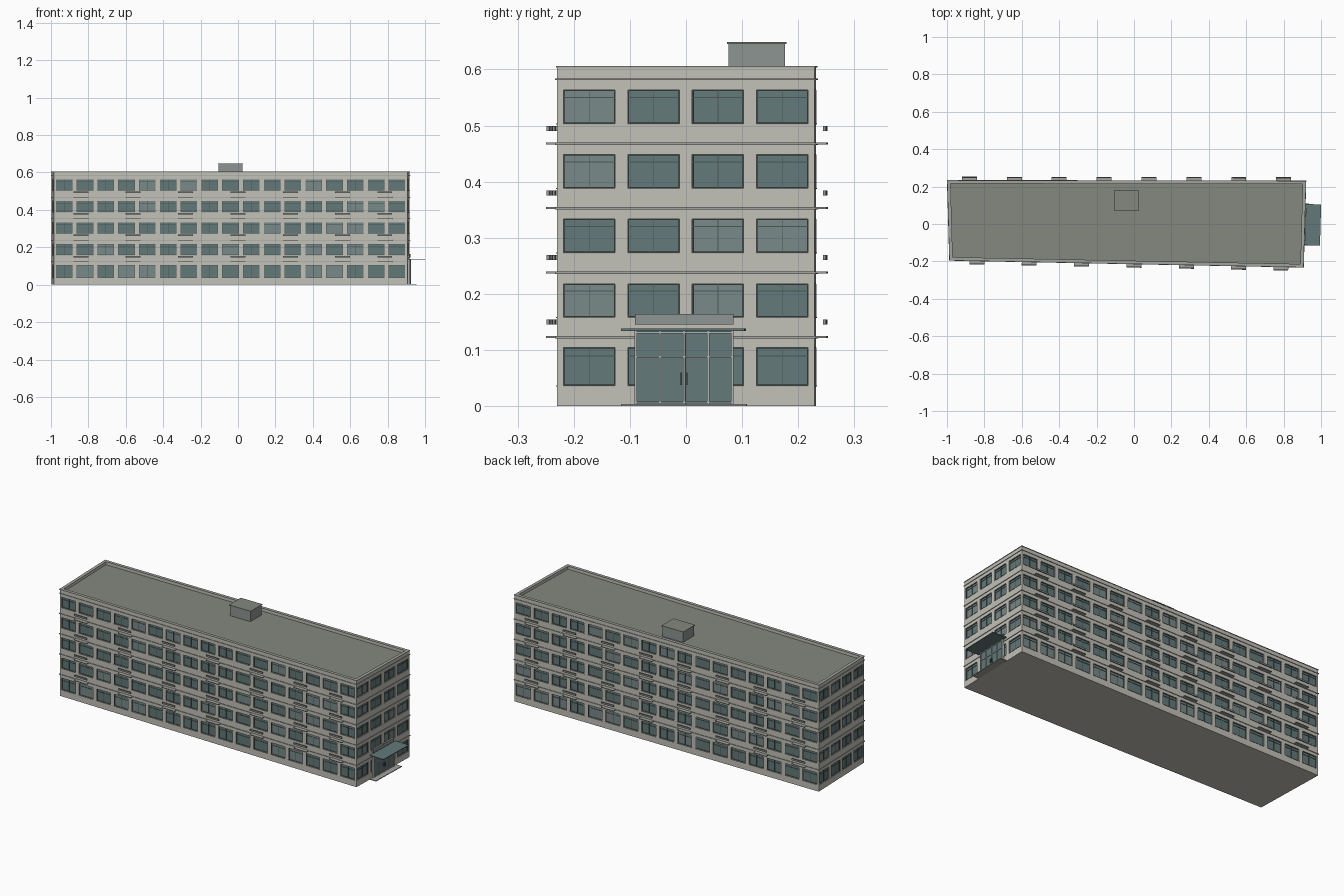
import bpy, bmesh, random
from mathutils import Vector

if "Cube" in bpy.data.objects:
    bpy.data.objects.remove(bpy.data.objects["Cube"])

random.seed(4)
# Skewed footprint: front-left, front-right, back-right, back-left
FOOT = [Vector(p) for p in ((-0.985, -0.193), (0.905, -0.230), (0.918, 0.229), (-0.997, 0.232))]
BAYS = (17, 4, 17, 4)
FLOORS, STOREY = 5, 0.115
REC = 0.008


def material(name, rgb):
    m = bpy.data.materials.new(name)
    m.diffuse_color = (*rgb, 1)
    m.use_nodes = True
    m.node_tree.nodes["Principled BSDF"].inputs["Base Color"].default_value = m.diffuse_color
    return m


WALL = material("wall_paint", (0.54, 0.53, 0.48))
TRIM = material("ledge_grey", (0.36, 0.37, 0.34))
GLASS = material("glass", (0.125, 0.19, 0.19))
GLASS2 = material("pale_glass", (0.19, 0.25, 0.25))
FRAME = material("frame", (0.07, 0.09, 0.09))
ROOF = material("roof_felt", (0.23, 0.25, 0.21))
GREY = material("panel_grey", (0.27, 0.30, 0.29))
STEEL = material("light_metal", (0.42, 0.46, 0.45))

parts = {}


def part(name, mat):
    if name not in parts:
        parts[name] = (bmesh.new(), mat)
    return parts[name][0]


def offset(d):
    """Footprint moved outward by d with mitred corners."""
    out = []
    for i, p in enumerate(FOOT):
        e1 = (p - FOOT[i - 1]).normalized()
        e2 = (FOOT[(i + 1) % 4] - p).normalized()
        n1, n2 = Vector((e1.y, -e1.x)), Vector((e2.y, -e2.x))
        out.append(p + (n1 + n2) * (d / (1 + n1.dot(n2))))
    return out


def prism(bm, pts, z0, z1):
    lo = [bm.verts.new((p[0], p[1], z0)) for p in pts]
    hi = [bm.verts.new((p[0], p[1], z1)) for p in pts]
    bm.faces.new(lo[::-1])
    bm.faces.new(hi)
    for i in range(len(pts)):
        j = (i + 1) % len(pts)
        bm.faces.new((lo[i], lo[j], hi[j], hi[i]))


def ring(bm, d_out, d_in, z0, z1):
    o, n = offset(d_out), offset(d_in)
    loops = [[bm.verts.new((p.x, p.y, z)) for p in pts] for pts, z in ((o, z0), (o, z1), (n, z1), (n, z0))]
    for k in range(4):
        a, b = loops[k], loops[(k + 1) % 4]
        for i in range(4):
            j = (i + 1) % 4
            bm.faces.new((a[i], a[j], b[j], b[i]))


class Side:
    """Wall coordinates: u along the wall, v outward, z up."""
    def __init__(self, i):
        self.p, q = FOOT[i], FOOT[(i + 1) % 4]
        self.len = (q - self.p).length
        self.d = (q - self.p).normalized()
        self.n = Vector((self.d.y, -self.d.x))

    def box(self, bm, u0, u1, v0, v1, z0, z1):
        pts = [self.p + self.d * u + self.n * v for u, v in ((u0, v1), (u1, v1), (u1, v0), (u0, v0))]
        prism(bm, pts[::-1], z0, z1)


def window(s, u0, u1, z0, z1):
    pale = random.random() < 0.2
    g = part("window_glass_pale", GLASS2) if pale else part("window_glass", GLASS)
    s.box(g, u0, u1, -REC - 0.001, -REC + 0.002, z0, z1)
    f, t = part("window_frames", FRAME), 0.0018
    v0, v1 = -REC, -0.003
    for a in (u0, u1 - t):
        s.box(f, a, a + t, v0, v1, z0, z1)
    for b in (z0, z1 - t):
        s.box(f, u0 + t, u1 - t, v0, v1, b, b + t)
    # centre mullion and transom
    um, zt = (u0 + u1) / 2, z1 - 0.22 * (z1 - z0)
    s.box(f, um - 0.0006, um + 0.0006, v0, v1 - 0.001, z0 + t, z1 - t)
    s.box(f, u0 + t, u1 - t, v0, v1 - 0.001, zt - 0.0006, zt + 0.0006)
    # sill
    s.box(part("window_sills", TRIM), u0 - 0.001, u1 + 0.001, -0.003, 0.0015, z0 - 0.002, z0)


# Solid core and wall skin between the window rows
rows = [(0.037, 0.104)] + [(0.044 + STOREY * k, 0.103 + STOREY * k) for k in range(1, FLOORS)]
prism(part("building_core", WALL), offset(-REC), 0, 0.584)
edges = [0.0] + [z for r in rows for z in r] + [0.583]
for z0, z1 in zip(edges[::2], edges[1::2]):
    prism(part("wall_bands", WALL), FOOT, z0, z1)

# Piers and windows on all four sides
sides = [Side(i) for i in range(4)]
for s, n in zip(sides, BAYS):
    bay = s.len / n
    for z0, z1 in rows:
        for k in range(n + 1):
            a, b = max(0, (k - 0.1) * bay), min(s.len, (k + 0.1) * bay)
            s.box(part("wall_piers", WALL), a, b, -REC - 0.001, 0, z0, z1)
        for k in range(n):
            window(s, (k + 0.1) * bay, (k + 0.9) * bay, z0, z1)

# Storey ledges, parapet and flat roof
for k in range(1, FLOORS):
    z = 0.0075 + STOREY * k
    ring(part("storey_ledges", TRIM), 0.003, -0.004, z - 0.002, z + 0.002)
ring(part("storey_ledges", TRIM), 0.003, -0.004, 0.581, 0.584)
ring(part("parapet", WALL), 0, -0.014, 0.583, 0.603)
ring(part("parapet_coping", TRIM), 0.002, -0.016, 0.603, 0.606)
prism(part("roof_deck", ROOF), offset(-0.012), 0.58, 0.588)

# Rooftop hut with cap
def rect(x0, x1, y0, y1):
    return [(x0, y0), (x1, y0), (x1, y1), (x0, y1)]
prism(part("roof_hut", GREY), rect(-0.105, 0.025, 0.076, 0.176), 0.586, 0.645)
prism(part("roof_hut_cap", ROOF), rect(-0.108, 0.028, 0.073, 0.179), 0.645, 0.649)

# Small balconies: slab and floating front rail
front_x = [-0.84 + 0.28 * k for k in range(6)] + [0.785]
back_x = [-0.88 + 0.24 * k for k in range(8)]
for s, xs in ((sides[0], front_x), (sides[2], back_x)):
    for x in xs:
        u = (x - s.p.x) / s.d.x
        for k in range(1, FLOORS):
            z = 0.008 + STOREY * k
            s.box(part("balcony_slabs", TRIM), u - 0.04, u + 0.04, -0.002, 0.021, z - 0.002, z + 0.002)
            s.box(part("balcony_rails", GREY), u - 0.04, u + 0.04, 0.015, 0.020, z + 0.022, z + 0.031)

# Entrance on the right side
s, c = sides[1], 0.227
s.box(part("entrance_step", TRIM), c - 0.112, c + 0.112, -0.002, 0.04, 0, 0.004)
s.box(part("entrance_glass", GLASS), c - 0.087, c + 0.087, -0.004, 0.006, 0.004, 0.134)
f = part("entrance_frame", STEEL)
for k in range(5):
    u = c - 0.086 + 0.043 * k
    s.box(f, u - 0.002, u + 0.002, 0.0, 0.010, 0.004, 0.134)
for z in (0.007, 0.088, 0.131):
    s.box(f, c - 0.087, c + 0.087, 0.0, 0.009, z - 0.0015, z + 0.0015)
for du in (-0.005, 0.005):
    s.box(part("door_handles", FRAME), c + du - 0.001, c + du + 0.001, 0.006, 0.014, 0.038, 0.060)
s.box(part("entrance_canopy", GLASS), c - 0.110, c + 0.110, -0.002, 0.086, 0.134, 0.138)
s.box(part("blank_sign_board", GREY), c - 0.088, c + 0.088, -0.002, 0.008, 0.145, 0.164)

# Turn every collected part into an object
for name, (bm, mat) in parts.items():
    bmesh.ops.recalc_face_normals(bm, faces=bm.faces[:])
    me = bpy.data.meshes.new(name)
    bm.to_mesh(me)
    bm.free()
    me.materials.append(mat)
    bpy.context.collection.objects.link(bpy.data.objects.new(name, me))
